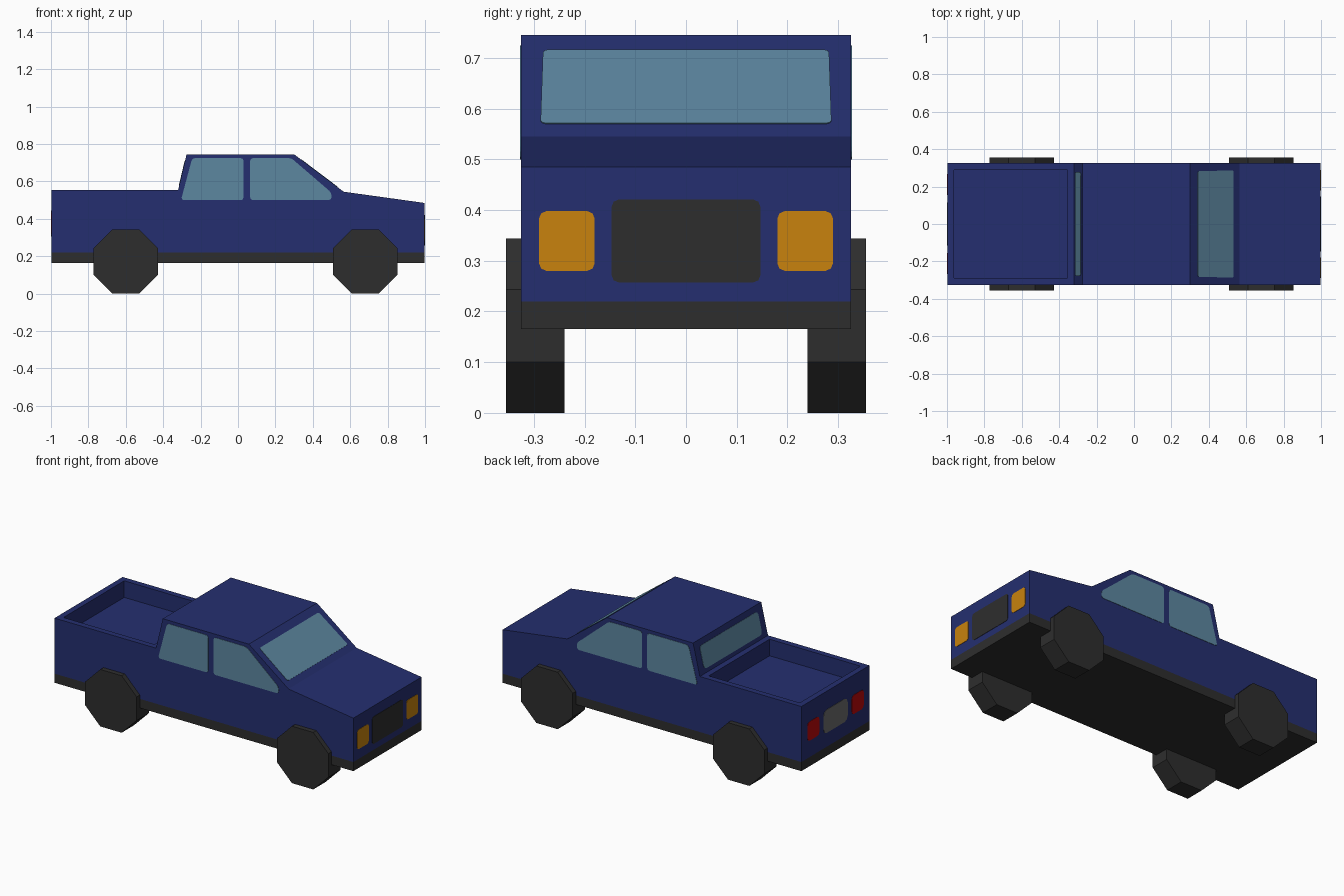
import bpy, bmesh, math
from mathutils import Vector, Matrix

if "Cube" in bpy.data.objects:
    bpy.data.objects.remove(bpy.data.objects["Cube"])


def material(name, rgb):
    m = bpy.data.materials.new(name)
    m.diffuse_color = (*rgb, 1)
    m.use_nodes = True
    m.node_tree.nodes["Principled BSDF"].inputs["Base Color"].default_value = m.diffuse_color
    return m


BLUE = material("body blue", (0.018, 0.028, 0.16))
DARK = material("dark rubber", (0.027, 0.027, 0.027))
GLASS = material("window glass", (0.107, 0.242, 0.352))
ORANGE = material("headlight orange", (0.58, 0.225, 0.004))
RED = material("tail light red", (0.50, 0.002, 0.003))
GREY = material("plate grey", (0.15, 0.15, 0.15))


def finish(bm, name, mat):
    bmesh.ops.recalc_face_normals(bm, faces=bm.faces)
    me = bpy.data.meshes.new(name)
    bm.to_mesh(me)
    bm.free()
    me.materials.append(mat)
    ob = bpy.data.objects.new(name, me)
    bpy.context.collection.objects.link(ob)
    return ob


def prism(points, offset):
    """Extrude a closed polygon along a vector."""
    bm = bmesh.new()
    face = bm.faces.new([bm.verts.new(p) for p in points])
    ext = bmesh.ops.extrude_face_region(bm, geom=[face], use_keep_orig=True)
    verts = [v for v in ext["geom"] if isinstance(v, bmesh.types.BMVert)]
    bmesh.ops.translate(bm, verts=verts, vec=offset)
    bmesh.ops.recalc_face_normals(bm, faces=bm.faces)
    return bm


def plate(name, points, normal, mat, radius=0.015):
    """Thin rounded panel, sunk into the body and 0.002 proud of it."""
    n = Vector(normal).normalized()
    bm = prism([Vector(p) - n * 0.004 for p in points], n * 0.006)
    corners = [e for e in bm.edges
               if abs((e.verts[0].co - e.verts[1].co).normalized().dot(n)) > 0.99]
    bmesh.ops.bevel(bm, geom=corners, offset=radius, segments=2,
                    profile=0.5, affect='EDGES')
    return finish(bm, name, mat)


W = 0.325   # half width
L = 0.998   # half length

# Body shell from the side profile, with the cargo bed sunk into its rear deck
profile = [(-L, 0.22), (L, 0.22), (L, 0.485), (0.565, 0.545),
           (0.30, 0.745), (-0.275, 0.745), (-0.32, 0.555), (-L, 0.555)]
bm = prism([(x, -W, z) for x, z in profile], Vector((0, 2 * W, 0)))
deck = [f for f in bm.faces if f.normal.z > 0.9 and f.calc_center_median().x < -0.4]
bmesh.ops.inset_individual(bm, faces=deck, thickness=0.05)
bmesh.ops.inset_individual(bm, faces=deck, thickness=0.0002, depth=-0.1)
finish(bm, "body", BLUE)

# Dark sill and underbody
finish(prism([(-L, -W, 0.165), (L, -W, 0.165), (L, W, 0.165), (-L, W, 0.165)],
             Vector((0, 0, 0.055))), "underbody", DARK)

# Eight-sided wheels
R = 0.172 / math.cos(math.pi / 8)
for end, x in (("rear", -0.60), ("front", 0.68)):
    for side, s in (("right", -1), ("left", 1)):
        ring = [(x + R * math.cos(a), s * 0.24, 0.172 + R * math.sin(a))
                for a in (math.pi / 8 + i * math.pi / 4 for i in range(8))]
        finish(prism(ring, Vector((0, s * 0.115, 0))), f"{end}_{side}_wheel", DARK)

# Side windows
rear_win = [(-0.305, 0.50), (0.03, 0.50), (0.03, 0.725), (-0.245, 0.725)]
front_win = [(0.065, 0.50), (0.50, 0.50), (0.50, 0.54), (0.285, 0.725), (0.065, 0.725)]
for side, s in (("right", -1), ("left", 1)):
    for end, win in (("rear", rear_win), ("front", front_win)):
        plate(f"{end}_{side}_window", [(x, s * W, z) for x, z in win], (0, s, 0), GLASS)

# Windscreen and rear window lie on the sloping cab faces
plate("windscreen", [(0.532, -0.287, 0.57), (0.532, 0.287, 0.57),
                     (0.340, 0.282, 0.715), (0.340, -0.282, 0.715)],
      (0.2, 0, 0.265), GLASS, 0.01)


def cab_back(z):
    return -0.32 + (z - 0.555) * 0.045 / 0.19


plate("rear_window", [(cab_back(z), y, z) for y, z in
                      ((-0.277, 0.578), (0.277, 0.578), (0.277, 0.71), (-0.277, 0.71))],
      (-0.19, 0, 0.045), GLASS, 0.02)


# Upright panels on the nose and tail
def end_panel(name, s, y0, y1, z0, z1, mat, r=0.015):
    plate(name, [(s * L, y0, z0), (s * L, y1, z0), (s * L, y1, z1), (s * L, y0, z1)],
          (s, 0, 0), mat, r)


end_panel("grille", 1, -0.147, 0.147, 0.257, 0.421, DARK)
end_panel("tailgate_panel", -1, -0.115, 0.115, 0.305, 0.445, GREY, 0.03)
for side, s in (("right", -1), ("left", 1)):
    end_panel(f"{side}_headlight", 1, s * 0.18, s * 0.29, 0.28, 0.398, ORANGE)
    end_panel(f"{side}_tail_light", -1, s * 0.155, s * 0.268, 0.32, 0.435, RED, 0.02)
